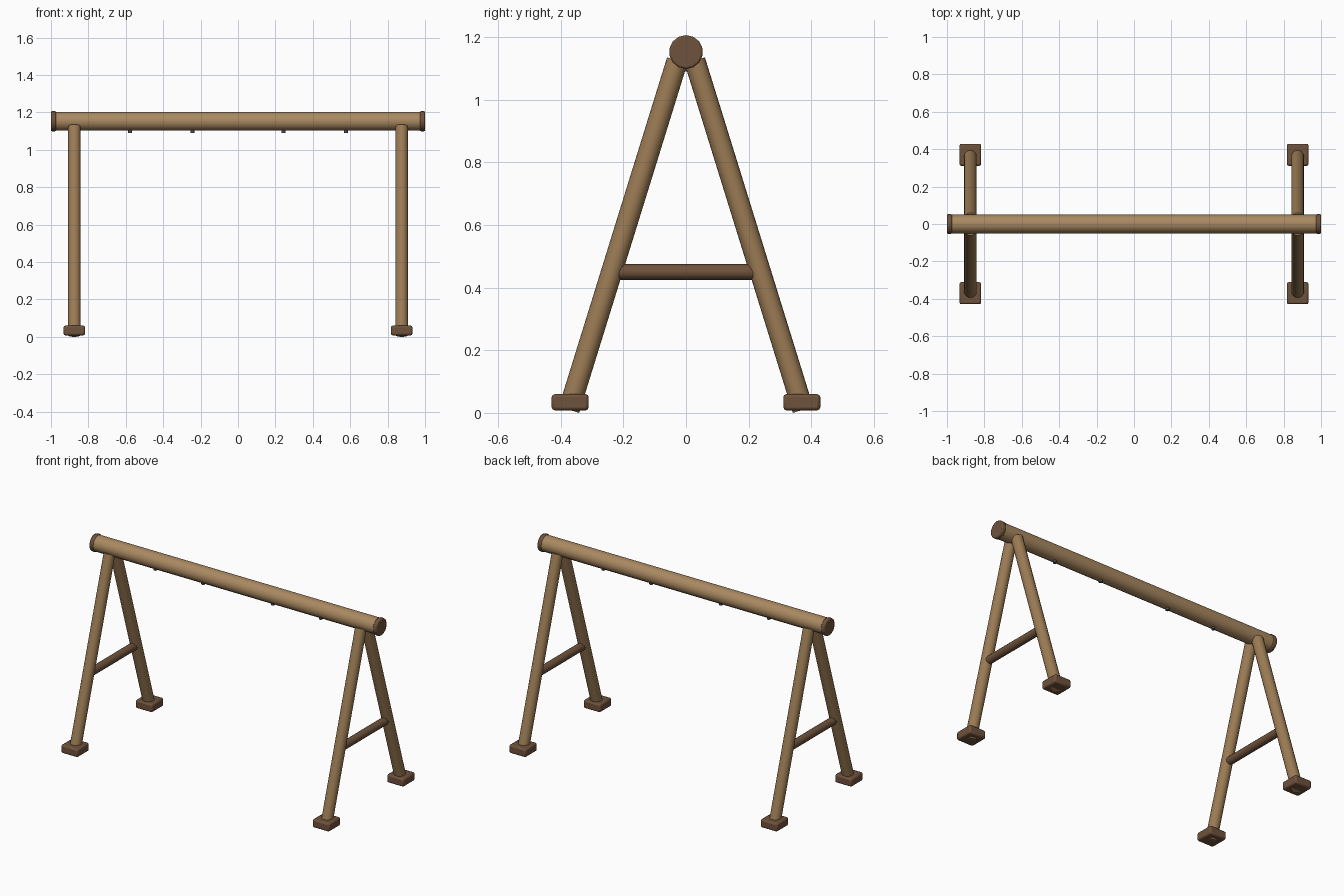
import bpy
from mathutils import Vector

if "Cube" in bpy.data.objects:
    bpy.data.objects.remove(bpy.data.objects["Cube"])


def material(name, color):
    m = bpy.data.materials.new(name)
    m.diffuse_color = (*color, 1)
    m.use_nodes = True
    m.node_tree.nodes["Principled BSDF"].inputs["Base Color"].default_value = m.diffuse_color
    return m


WOOD = material("wood", (0.33, 0.20, 0.09))
BEAM = material("beam_wood", (0.40, 0.25, 0.12))
DARK = material("dark_wood", (0.16, 0.085, 0.045))
METAL = material("metal", (0.08, 0.08, 0.09))


def finish(ob, name, mat, bevel=0.0):
    ob.name = name
    ob.data.materials.append(mat)
    if bevel:
        b = ob.modifiers.new("bevel", 'BEVEL')
        b.width, b.segments = bevel, 2
        b.limit_method = 'ANGLE'
        b.angle_limit = 1.0
    bpy.ops.object.shade_smooth_by_angle(angle=0.7)
    return ob


def rod(name, a, b, radius, mat, sides=16, bevel=0.0):
    a, b = Vector(a), Vector(b)
    d = b - a
    bpy.ops.mesh.primitive_cylinder_add(
        vertices=sides, radius=radius, depth=d.length, location=(a + b) / 2,
        rotation=d.to_track_quat('Z', 'Y').to_euler())
    return finish(bpy.context.object, name, mat, bevel)


# Top beam
rod("top_beam", (-0.98, 0, 1.153), (0.98, 0, 1.153), 0.05, BEAM)

for sx, side in ((-1, "left"), (1, "right")):
    # Beam end cap
    rod(f"{side}_end_cap", (sx * 0.973, 0, 1.153), (sx, 0, 1.153),
        0.054, DARK, 14, 0.006)
    x = sx * 0.875
    # Splayed legs on block feet
    for sy, end in ((-1, "front"), (1, "back")):
        rod(f"{side}_{end}_leg", (x, sy * 0.374, 0.01), (x, sy * 0.028, 1.126),
            0.034, WOOD)
        bpy.ops.mesh.primitive_cube_add(size=1, location=(x, sy * 0.37, 0.034))
        foot = bpy.context.object
        foot.scale = (0.116, 0.118, 0.052)
        bpy.ops.object.transform_apply(location=False, rotation=False, scale=True)
        finish(foot, f"{side}_{end}_foot", DARK, 0.01)
    # Brace between the legs
    rod(f"{side}_brace", (x, -0.235, 0.45), (x, 0.235, 0.45), 0.025, DARK, 12)
    # Hanging bolts under the beam
    for i, hx in enumerate((0.243, 0.577)):
        rod(f"{side}_hanger_{i + 1}", (sx * hx, 0, 1.091), (sx * hx, 0, 1.12),
            0.011, METAL, 10)
